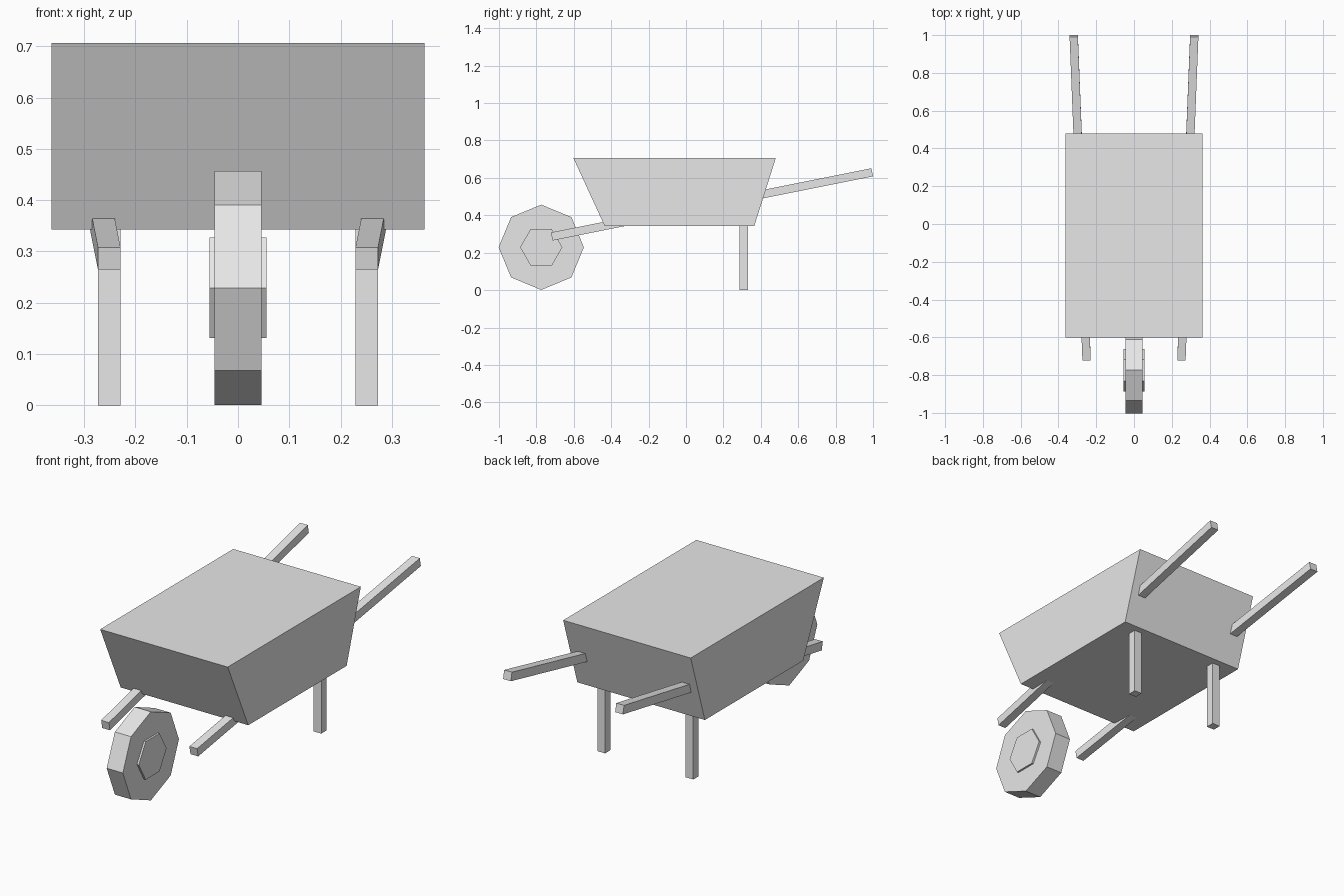
import bpy
import bmesh
import math
from mathutils import Vector

if "Cube" in bpy.data.objects:
    bpy.data.objects.remove(bpy.data.objects["Cube"])

grey = bpy.data.materials.new("light_grey")
grey.diffuse_color = (0.8, 0.8, 0.8, 1.0)
grey.use_nodes = True
grey.node_tree.nodes["Principled BSDF"].inputs["Base Color"].default_value = grey.diffuse_color


def prism(name, rings):
    """Closed solid skinned between two matching rings of points."""
    bm = bmesh.new()
    a, b = [[bm.verts.new(p) for p in ring] for ring in rings]
    n = len(a)
    bm.faces.new(a)
    bm.faces.new(b[::-1])
    for i in range(n):
        j = (i + 1) % n
        bm.faces.new((a[j], a[i], b[i], b[j]))
    bmesh.ops.recalc_face_normals(bm, faces=bm.faces)
    mesh = bpy.data.meshes.new(name)
    bm.to_mesh(mesh)
    bm.free()
    mesh.materials.append(grey)
    obj = bpy.data.objects.new(name, mesh)
    bpy.context.collection.objects.link(obj)
    return obj


def side_prism(name, profile, half_width, x=0.0):
    """Extrude a (y, z) profile sideways."""
    return prism(name, [[(x + s * half_width, y, z) for y, z in profile]
                        for s in (-1, 1)])


def polygon(sides, radius, y, z):
    return [(y + radius * math.cos(math.tau * i / sides),
             z + radius * math.sin(math.tau * i / sides)) for i in range(sides)]


# Tray: solid with sloping front and back
side_prism("tray", [(-0.435, 0.343), (0.365, 0.343), (0.48, 0.706), (-0.602, 0.706)], 0.363)

# Wheel and hub
side_prism("wheel", polygon(8, 0.228, -0.774, 0.229), 0.046)
side_prism("wheel_hub", polygon(6, 0.113, -0.774, 0.229), 0.056)

# Handles: square bars that rise and splay towards the back
t = 0.022
front, back = Vector((0.251, -0.718, 0.2865)), Vector((0.319, 0.9955, 0.63))
slope = math.atan2(back.z - front.z, back.y - front.y)
up = Vector((0, -math.sin(slope), math.cos(slope))) * t
across = Vector((t, 0, 0))
for side, label in ((-1, "left"), (1, "right")):
    rings = []
    for end in (front, back):
        c = Vector((end.x * side, end.y, end.z))
        rings.append([c + across + up, c - across + up, c - across - up, c + across - up])
    prism(label + "_handle", rings)

    # Legs
    side_prism(label + "_leg",
               [(0.287, 0), (0.331, 0), (0.331, 0.36), (0.287, 0.36)], t, 0.251 * side)
